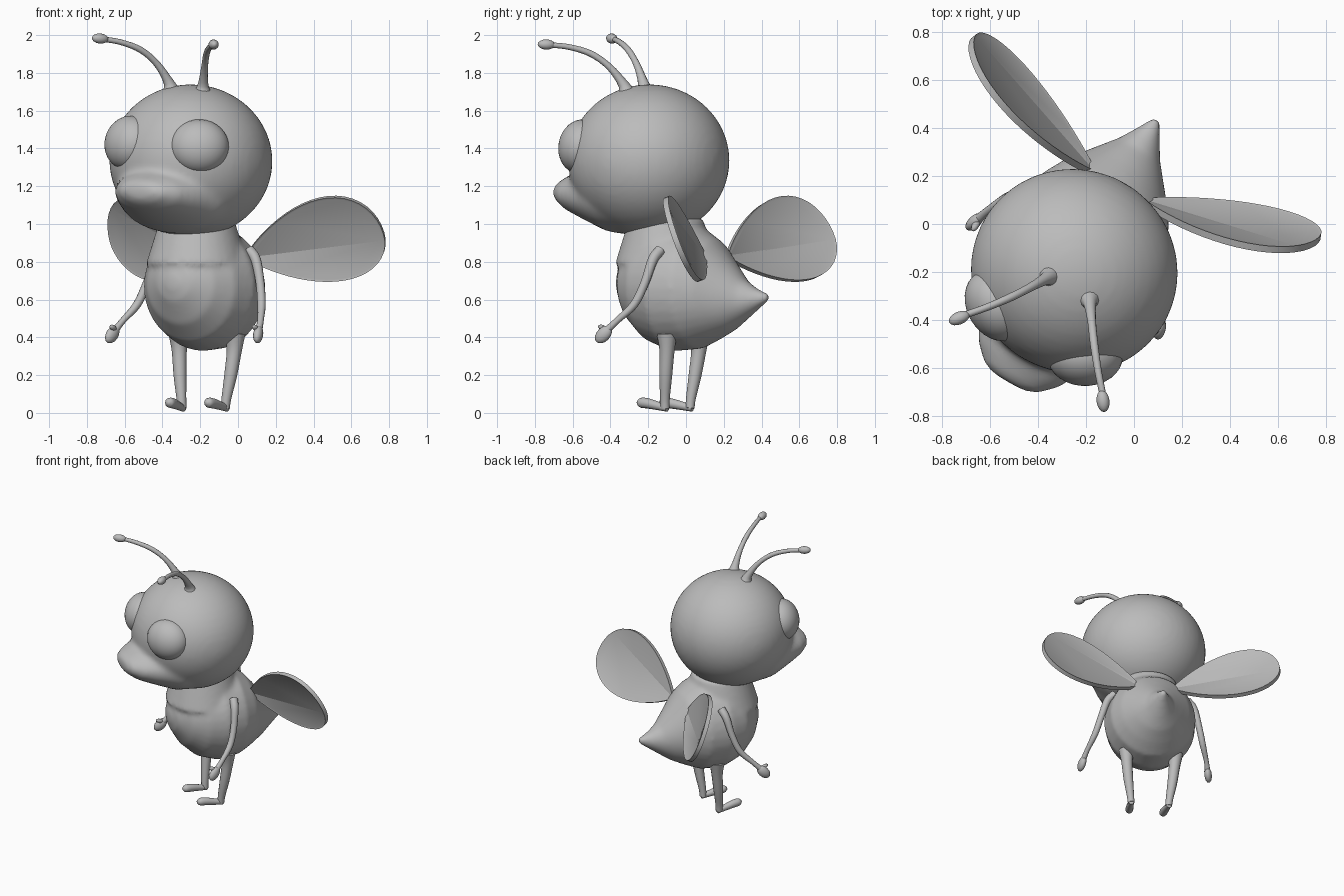
import bpy, bmesh, math
from mathutils import Matrix, Vector

if "Cube" in bpy.data.objects:
    bpy.data.objects.remove(bpy.data.objects["Cube"])

# Whole figure is turned 30 degrees; the head also tips slightly sideways
ROOT = Matrix.Rotation(math.radians(-30), 4, 'Z') @ Matrix.Translation((-0.135, 0, 0))
PIVOT = Matrix.Translation((0, 0, 0.95))
HEAD = ROOT @ PIVOT @ Matrix.Rotation(math.radians(2.6), 4, 'Y') @ PIVOT.inverted()

grey = bpy.data.materials.new("plain_grey")
grey.diffuse_color = (0.5, 0.5, 0.5, 1)
grey.use_nodes = True
grey.node_tree.nodes["Principled BSDF"].inputs["Base Color"].default_value = grey.diffuse_color


def finish(name, bm, frame, angle=60):
    bmesh.ops.recalc_face_normals(bm, faces=bm.faces[:])
    me = bpy.data.meshes.new(name)
    bm.to_mesh(me)
    bm.free()
    for p in me.polygons:
        p.use_smooth = True
    me.set_sharp_from_angle(angle=math.radians(angle))
    me.materials.append(grey)
    ob = bpy.data.objects.new(name, me)
    bpy.context.collection.objects.link(ob)
    ob.matrix_world = frame
    return ob


def blend(ob, voxel, iterations):
    r = ob.modifiers.new("merge", 'REMESH')
    r.mode = 'VOXEL'
    r.voxel_size = voxel
    r.use_smooth_shade = True
    s = ob.modifiers.new("soften", 'SMOOTH')
    s.factor = 0.5
    s.iterations = iterations


def ball(bm, centre, radii, rot=Matrix.Identity(4), seg=32):
    m = Matrix.Translation(centre) @ rot @ Matrix.Diagonal((*radii, 1))
    bmesh.ops.create_uvsphere(bm, u_segments=seg, v_segments=seg // 2, radius=1, matrix=m)


def bridge(bm, rings):
    n = len(rings[0])
    for a, b in zip(rings, rings[1:]):
        for i in range(n):
            j = (i + 1) % n
            bm.faces.new((a[i], a[j], b[j], b[i]))
    bm.faces.new(rings[0])
    bm.faces.new(rings[-1])


def loft_y(bm, sections, n=32):
    """Elliptical sections (y, z, half width, half height) along y."""
    rings = []
    for y, z, rx, rz in sections:
        angles = [2 * math.pi * i / n for i in range(n)]
        rings.append([bm.verts.new((rx * math.cos(a), y, z + rz * math.sin(a))) for a in angles])
    bridge(bm, rings)


def tube(bm, points, s, n=12, steps=4):
    """Smooth round limb through (x, y, z, radius) points, mirrored by s."""
    p = [Vector((s * x, y, z, r)) for x, y, z, r in points]
    ext = [2 * p[0] - p[1]] + p + [2 * p[-1] - p[-2]]
    path = []
    for i in range(len(p) - 1):
        a, b, c, d = ext[i:i + 4]
        for k in range(steps):
            t = k / steps
            path.append(0.5 * (2 * b + (c - a) * t + (2 * a - 5 * b + 4 * c - d) * t * t
                               + (3 * b - a - 3 * c + d) * t ** 3))
    path.append(p[-1])
    rings = []
    side = Vector((1, 0, 0))
    for i, q in enumerate(path):
        tan = (path[min(i + 1, len(path) - 1)] - path[max(i - 1, 0)]).to_3d().normalized()
        side = (side - tan * side.dot(tan)).normalized()
        up = tan.cross(side)
        angles = [2 * math.pi * k / n for k in range(n)]
        rings.append([bm.verts.new(q.to_3d() + q[3] * (side * math.cos(a) + up * math.sin(a)))
                      for a in angles])
    bridge(bm, rings)


def aim(direction):
    return Vector(direction).to_track_quat('Z', 'Y').to_matrix().to_4x4()


# Body with pointed tail and neck
bm = bmesh.new()
loft_y(bm, [(-.47, .69, .03, .03), (-.45, .69, .10, .10), (-.38, .68, .205, .21),
            (-.28, .67, .28, .295), (-.15, .665, .32, .338), (0, .66, .30, .322),
            (.10, .65, .245, .268), (.20, .615, .165, .183), (.28, .597, .10, .108),
            (.35, .60, .058, .06), (.425, .612, .018, .018)])
bmesh.ops.create_cone(bm, cap_ends=True, segments=32, radius1=.27, radius2=.195, depth=.24,
                      matrix=Matrix.Translation((0, -.2, .91)))
blend(finish("body", bm, ROOT), .015, 8)

# Head with broad snout
bm = bmesh.new()
ball(bm, (0, -.295, 1.335), (.435, .425, .405), seg=48)
loft_y(bm, [(-.835, 1.175, .07, .03), (-.815, 1.172, .13, .06), (-.75, 1.165, .195, .10),
            (-.65, 1.16, .25, .14), (-.50, 1.155, .32, .20), (-.30, 1.17, .36, .235)])
blend(finish("head", bm, HEAD), .018, 10)

WING_ROOT = Vector((.12, .10, .826))
SPAN, WIDE = Vector((.938, .311, .137)), Vector((-.006, -.376, .926))

for s, label in ((1, "left"), (-1, "right")):
    # Eye
    bm = bmesh.new()
    ball(bm, (s * .215, -.583, 1.42), (.157, .145, .12), aim((s * .49, -.85, .2)))
    finish("eye_" + label, bm, HEAD)

    # Antenna with bulb tip
    bm = bmesh.new()
    tube(bm, [(.095, -.365, 1.69, .055), (.105, -.38, 1.745, .028), (.145, -.44, 1.84, .018),
              (.20, -.52, 1.912, .017), (.27, -.61, 1.95, .015), (.34, -.69, 1.965, .014)], s)
    ball(bm, (s * .347, -.705, 1.967), (.027, .027, .046), aim((s * .6, -.78, .05)), 16)
    finish("antenna_" + label, bm, HEAD)

    # Arm with hand and thumb
    bm = bmesh.new()
    tube(bm, [(.255, -.09, .86, .03), (.305, -.105, .81, .027), (.345, -.13, .69, .023),
              (.38, -.175, .575, .022), (.42, -.255, .49, .017), (.44, -.31, .435, .02)], s)
    ball(bm, (s * .446, -.325, .415), (.026, .037, .055), aim((s * .2, -.65, -.7)), 16)
    ball(bm, (s * .435, -.335, .45), (.015, .015, .03), aim((0, -.8, .3)), 12)
    finish("arm_" + label, bm, ROOT)

    # Leg and foot
    bm = bmesh.new()
    tube(bm, [(.172, -.095, .42, .055), (.168, -.097, .33, .04), (.155, -.112, .20, .034),
              (.138, -.127, .08, .026), (.132, -.13, .025, .024)], s)
    tube(bm, [(.133, -.115, .024, .018), (.129, -.17, .036, .022), (.123, -.24, .05, .027),
              (.119, -.285, .054, .026), (.117, -.305, .055, .010)], s)
    finish("leg_" + label, bm, ROOT)

    # Teardrop wing with a raised rim
    bm = bmesh.new()
    flip = Vector((s, 1, 1))
    normal = SPAN.cross(WIDE).normalized()
    rings = []
    for h in (-.015, .015):
        ring = []
        for i in range(48):
            a = 2 * math.pi * (i + .5) / 48
            v = .29 * math.sin(a) * abs(math.sin(a / 2)) ** .8
            v *= 1.15 if v > 0 else .88
            u = .765 * (1 - math.cos(a)) / 2
            ring.append(bm.verts.new((WING_ROOT + SPAN * u + WIDE * v + normal * h) * flip))
        rings.append(ring)
    bridge(bm, rings)
    bmesh.ops.recalc_face_normals(bm, faces=bm.faces[:])
    caps = [f for f in bm.faces if len(f.verts) > 4]
    bmesh.ops.inset_individual(bm, faces=caps, thickness=.012, depth=-.006)
    finish("wing_" + label, bm, ROOT, 40)
